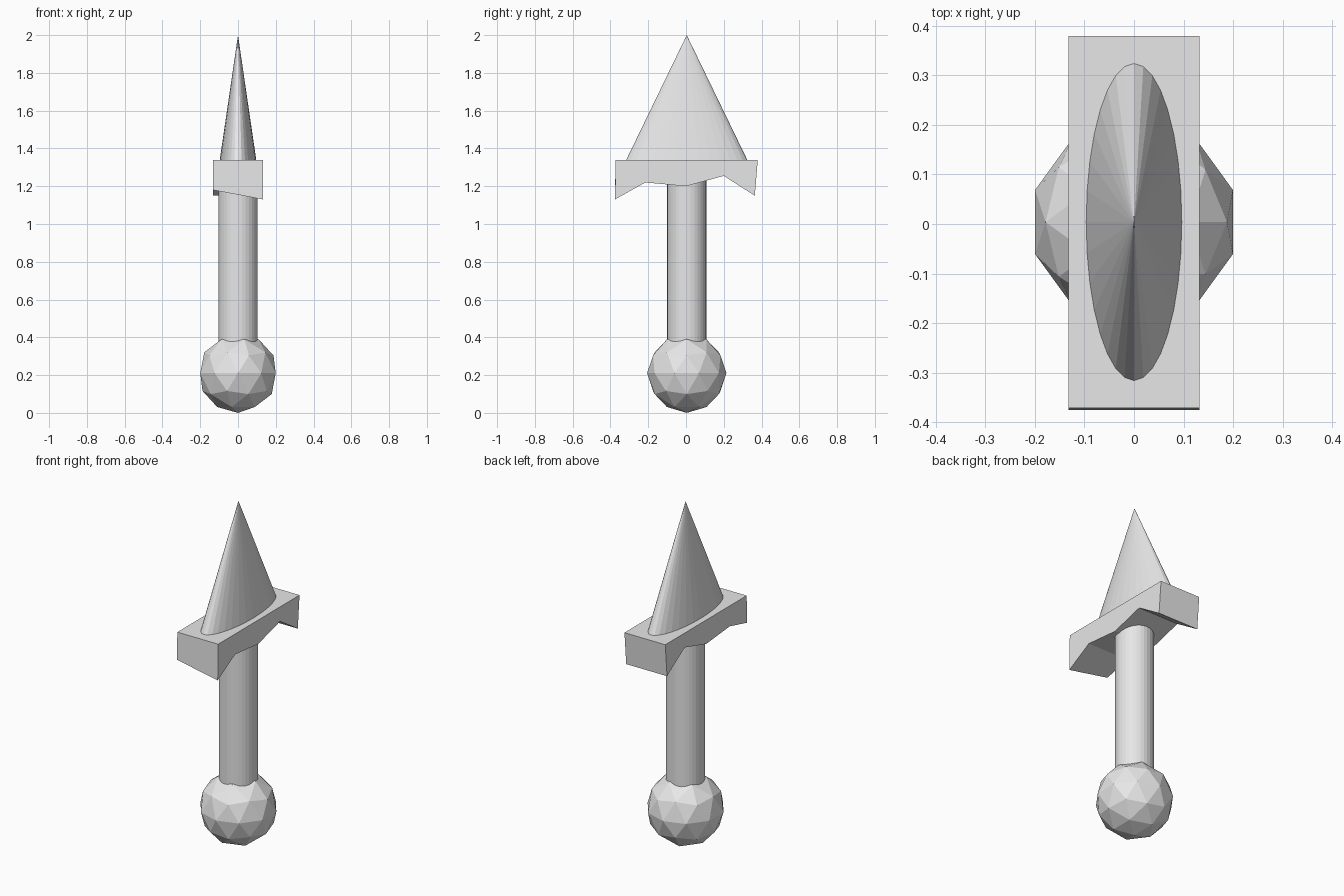
import bpy, bmesh
from mathutils import Matrix

cube = bpy.data.objects.get("Cube")
if cube:
    bpy.data.objects.remove(cube, do_unlink=True)

grey = bpy.data.materials.new("plain grey")
grey.use_nodes = True
colour = (0.8, 0.8, 0.8, 1)
grey.diffuse_color = colour
grey.node_tree.nodes["Principled BSDF"].inputs["Base Color"].default_value = colour

MID_Y = 0.004


def finish(name, bm):
    """Turn a bmesh into a named, flat shaded grey object."""
    bmesh.ops.recalc_face_normals(bm, faces=bm.faces)
    mesh = bpy.data.meshes.new(name)
    bm.to_mesh(mesh)
    bm.free()
    mesh.materials.append(grey)
    obj = bpy.data.objects.new(name, mesh)
    bpy.context.collection.objects.link(obj)
    return obj


def add_round(name, r_low, r_high, z_low, z_high, scale_y=1):
    """Upright cylinder or cone, optionally stretched along y."""
    bm = bmesh.new()
    bmesh.ops.create_cone(bm, cap_ends=True, segments=32, radius1=r_low,
                          radius2=r_high, depth=z_high - z_low)
    bmesh.ops.scale(bm, vec=(1, scale_y, 1), verts=bm.verts)
    bmesh.ops.translate(bm, vec=(0, MID_Y, (z_low + z_high) / 2), verts=bm.verts)
    return finish(name, bm)


# Faceted ball pommel
bm = bmesh.new()
bmesh.ops.create_icosphere(bm, subdivisions=2, radius=0.21,
                           matrix=Matrix.Translation((0, MID_Y, 0.21)))
finish("pommel", bm)

# Straight grip and flattened conical blade
add_round("grip", 0.104, 0.104, 0.3, 1.3)
add_round("blade", 0.098, 0, 1.33, 2.0, scale_y=0.325 / 0.098)

# Crossguard: stations from front to back
# (top y, bottom y, bottom z on the -x side, bottom z on the +x side)
stations = [
    (-0.372, -0.376, 1.18, 1.13),
    (-0.215, -0.215, 1.22, 1.22),
    (0.0, 0.0, 1.2, 1.2),
    (0.2, 0.2, 1.255, 1.255),
    (0.38, 0.364, 1.15, 1.15),
]
HALF, TOP = 0.132, 1.34
bm = bmesh.new()
rings = []
for y_top, y_low, z_neg, z_pos in stations:
    corners = [(-HALF, y_top, TOP), (HALF, y_top, TOP),
               (HALF, y_low, z_pos), (-HALF, y_low, z_neg)]
    rings.append([bm.verts.new(c) for c in corners])
for a, b in zip(rings, rings[1:]):
    for i in range(4):
        j = (i + 1) % 4
        bm.faces.new((a[i], a[j], b[j], b[i]))
bm.faces.new(rings[0])
bm.faces.new(rings[-1])
finish("crossguard", bm)
